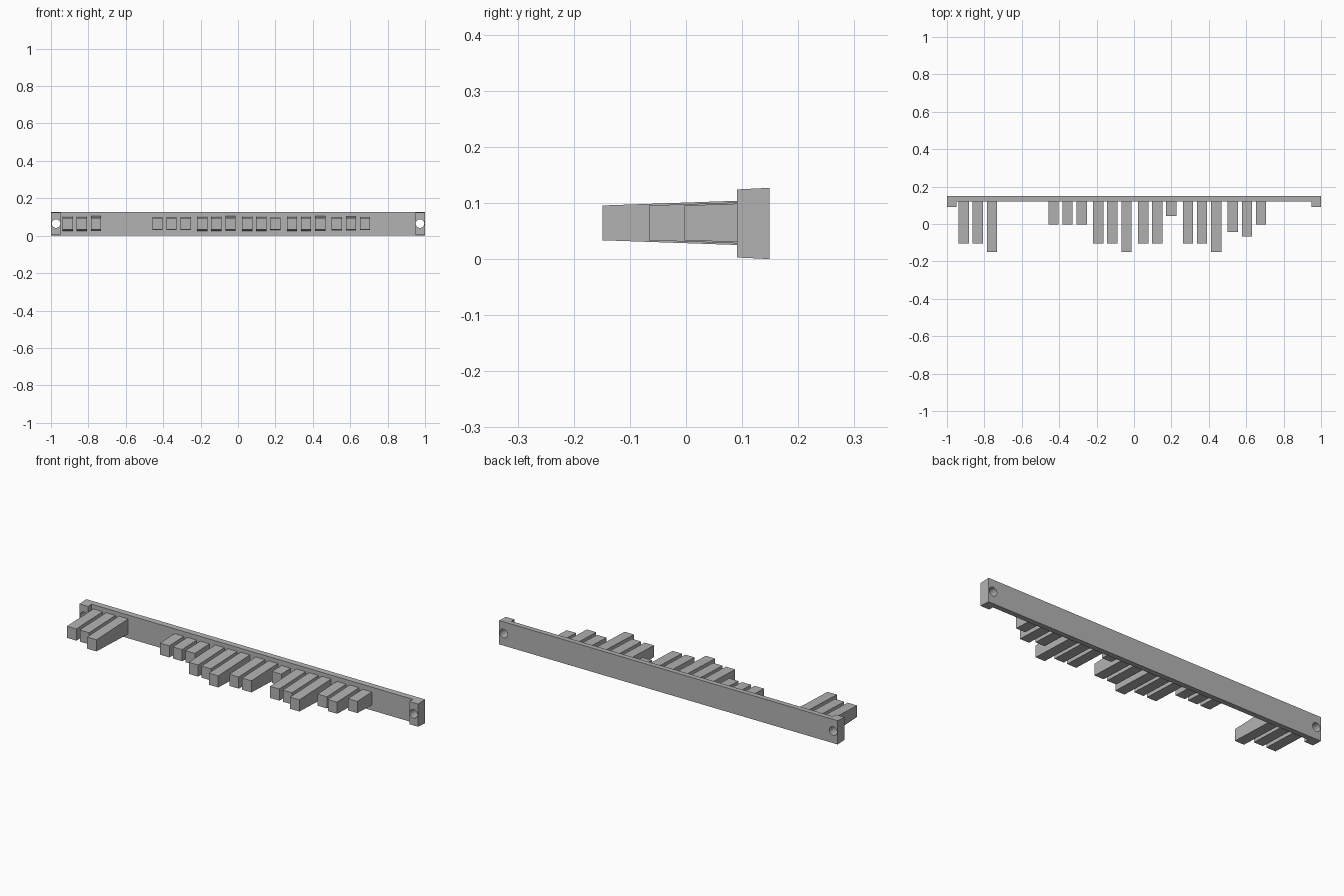
import bpy, bmesh

if "Cube" in bpy.data.objects:
    bpy.data.objects.remove(bpy.data.objects["Cube"], do_unlink=True)

grey = bpy.data.materials.new("plain_grey")
grey.use_nodes = True
grey.diffuse_color = (0.45, 0.45, 0.45, 1)
grey.node_tree.nodes["Principled BSDF"].inputs["Base Color"].default_value = (0.45, 0.45, 0.45, 1)

BACK, FACE, HEIGHT = 0.149, 0.119, 0.127
MID = HEIGHT / 2 + 0.001


def drafted_prism(name, outline, low, high):
    """Extrude an xy outline upwards; low and high give the z at each y."""
    bm = bmesh.new()
    bottom = [bm.verts.new((x, y, low(y))) for x, y in outline]
    top = [bm.verts.new((x, y, high(y))) for x, y in outline]
    bm.faces.new(bottom[::-1])
    bm.faces.new(top)
    n = len(outline)
    for i in range(n):
        j = (i + 1) % n
        bm.faces.new((bottom[i], bottom[j], top[j], top[i]))
    bmesh.ops.recalc_face_normals(bm, faces=bm.faces)
    mesh = bpy.data.meshes.new(name)
    bm.to_mesh(mesh)
    bm.free()
    mesh.materials.append(grey)
    obj = bpy.data.objects.new(name, mesh)
    bpy.context.collection.objects.link(obj)
    return obj


# Back bar with a mounting foot at each end, sides drafted towards the front
foot, inner = 0.091, 0.949
half = [(1, BACK), (1, foot), (inner, foot), (inner, FACE)]
outline = [(-x, y) for x, y in half] + [(x, y) for x, y in reversed(half)]
bar = drafted_prism("back_bar", outline,
                    lambda y: 0.05 * (BACK - y),
                    lambda y: HEIGHT - 0.05 * (BACK - y))

# Screw holes through the feet
for side in (-1, 1):
    bpy.ops.mesh.primitive_cylinder_add(vertices=16, radius=0.023, depth=0.3,
                                        location=(side * 0.973, FACE, MID),
                                        rotation=(1.5708, 0, 0))
    cutter = bpy.context.object
    cutter.name = "hole_cutter"
    cutter.hide_render = True
    cutter.data.materials.append(grey)
    bpy.context.view_layer.objects.active = bar
    cut = bar.modifiers.new("screw_hole", "BOOLEAN")
    cut.object, cut.operation, cut.solver = cutter, "DIFFERENCE", "EXACT"
    bpy.ops.object.modifier_apply(modifier=cut.name)
    bpy.data.objects.remove(cutter, do_unlink=True)

# Pegs in groups of three: tip position of each, keyed by group slot
LONG, MEDIUM, SHORT, STUB = -0.149, -0.103, -0.003, 0.042
groups = {
    0: (MEDIUM, MEDIUM, LONG),
    2: (SHORT, SHORT, SHORT),
    3: (MEDIUM, MEDIUM, LONG),
    4: (MEDIUM, MEDIUM, STUB),
    5: (MEDIUM, MEDIUM, LONG),
    6: (-0.044, -0.066, SHORT),
}
for slot, tips in groups.items():
    for i, tip in enumerate(tips):
        x = -0.938 + 0.2398 * slot + 0.0755 * i
        drafted_prism(f"peg_{slot}_{i}",
                      [(x, tip), (x + 0.055, tip), (x + 0.055, FACE), (x, FACE)],
                      lambda y: MID - 0.031 - 0.035 * (y - tip),
                      lambda y: MID + 0.031 + 0.035 * (y - tip))
